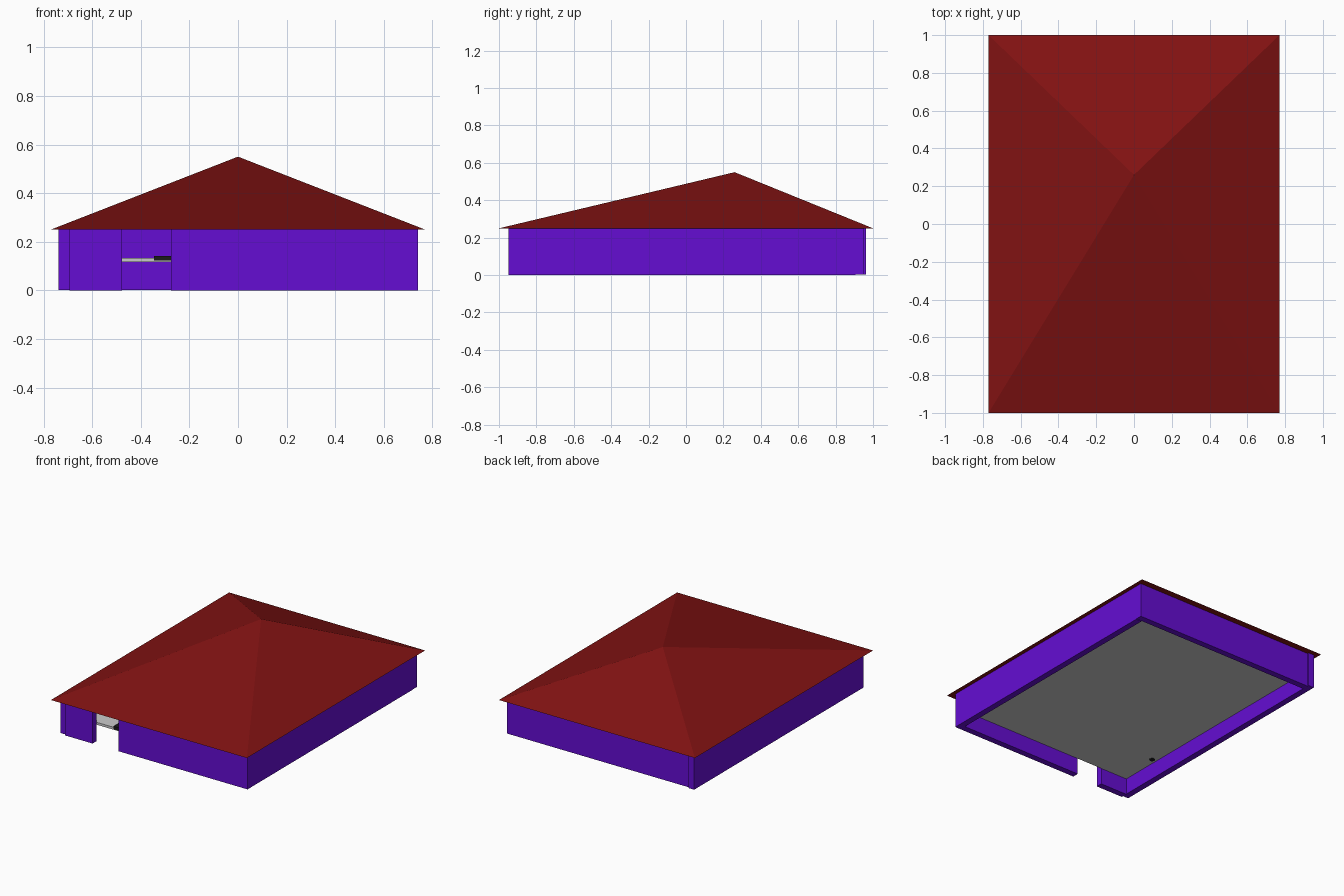
import bpy, bmesh

if "Cube" in bpy.data.objects:
    bpy.data.objects.remove(bpy.data.objects["Cube"])


def material(name, rgb):
    m = bpy.data.materials.new(name)
    m.diffuse_color = (*rgb, 1)
    m.use_nodes = True
    m.node_tree.nodes["Principled BSDF"].inputs["Base Color"].default_value = m.diffuse_color
    return m


purple = material("purple", (0.13, 0.004, 0.65))
red = material("red", (0.22, 0.006, 0.006))
black = material("black", (0.01, 0.01, 0.01))


def box(name, x, y, z, mat=None):
    """Box from (min, max) ranges on each axis."""
    bpy.ops.mesh.primitive_cube_add(size=1, location=[(a + b) / 2 for a, b in (x, y, z)])
    ob = bpy.context.object
    ob.name = name
    ob.scale = [b - a for a, b in (x, y, z)]
    bpy.ops.object.transform_apply(location=False, rotation=False, scale=True)
    if mat:
        ob.data.materials.append(mat)
    return ob


# walls, with a full-height doorway gap in the front
T, H = 0.045, 0.25
box("right_wall", (0.74 - T, 0.74), (-0.95 + T, 0.95 - T), (0, H), purple)
box("left_wall", (-0.738, -0.738 + T), (-0.94, 0.963), (0.002, H), purple)
box("back_wall", (-0.738 + T, 0.74), (0.952 - T, 0.952), (0.002, H), purple)
box("front_wall_right", (-0.275, 0.74), (-0.95, -0.95 + T), (0, H), purple)
box("front_wall_left", (-0.738 + T, -0.478), (-0.95, -0.95 + T), (0, H), purple)

# raised floor
box("floor", (-0.693, 0.695), (-0.905, 0.907), (0.117, 0.134))

# dark fittings on the floor near the door
box("dark_block", (-0.345, -0.18), (-0.907, -0.82), (0.122, 0.142), black)
bpy.ops.mesh.primitive_cylinder_add(vertices=16, radius=0.02, depth=0.03, location=(-0.66, -0.6, 0.13))
peg = bpy.context.object
peg.name = "floor_peg"
peg.data.materials.append(black)

# off-centre hipped roof
bm = bmesh.new()
base = [bm.verts.new((x, y, H)) for x, y in ((-0.77, -1), (0.77, -1), (0.77, 1), (-0.77, 1))]
apex = bm.verts.new((0, 0.26, 0.55))
bm.faces.new(base[::-1])
for i in range(4):
    bm.faces.new((base[i], base[(i + 1) % 4], apex))
mesh = bpy.data.meshes.new("roof")
bm.to_mesh(mesh)
bm.free()
mesh.materials.append(red)
bpy.context.collection.objects.link(bpy.data.objects.new("roof", mesh))
